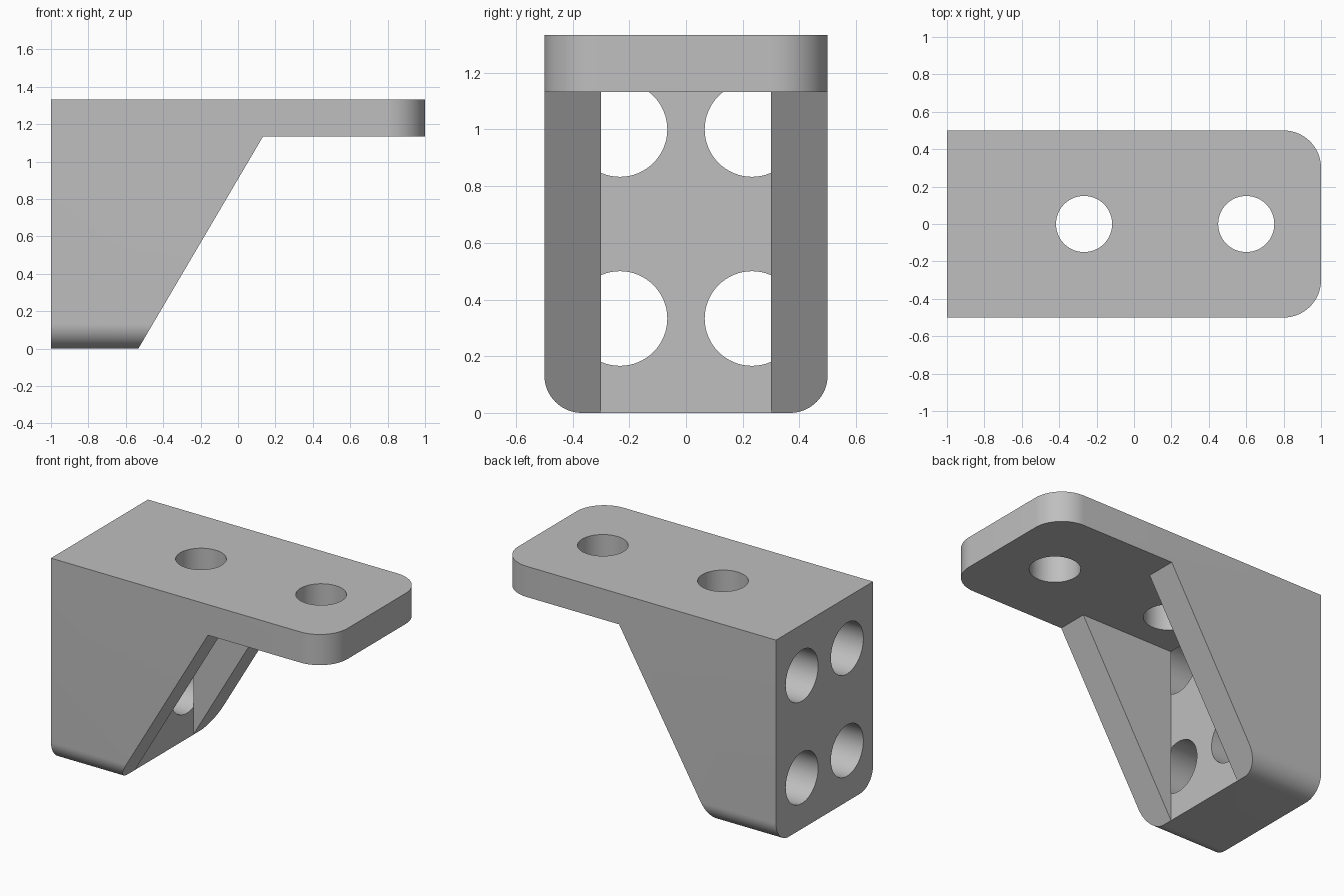
import bpy, bmesh, math
from mathutils import Matrix

cube = bpy.data.objects.get("Cube")
if cube:
    bpy.data.objects.remove(cube)

WALL, SLOPE_TOP, UNDERSIDE, TOP = -0.533, 0.133, 1.133, 1.333

grey = bpy.data.materials.new("grey_metal")
grey.use_nodes = True
colour = (0.52, 0.52, 0.52, 1)
grey.diffuse_color = colour
grey.node_tree.nodes["Principled BSDF"].inputs["Base Color"].default_value = colour


def make_object(name, bm):
    bmesh.ops.recalc_face_normals(bm, faces=bm.faces)
    mesh = bpy.data.meshes.new(name)
    bm.to_mesh(mesh)
    bm.free()
    mesh.materials.append(grey)
    obj = bpy.data.objects.new(name, mesh)
    bpy.context.collection.objects.link(obj)
    return obj


def side_prism(profile, half_width):
    """Extrude an x-z profile symmetrically along y."""
    bm = bmesh.new()
    face = bm.faces.new([bm.verts.new((x, -half_width, z)) for x, z in profile])
    new = bmesh.ops.extrude_face_region(bm, geom=[face])["geom"]
    verts = [v for v in new if isinstance(v, bmesh.types.BMVert)]
    bmesh.ops.translate(bm, verts=verts, vec=(0, 2 * half_width, 0))
    return bm


def round_edges(bm, test, radius):
    edges = [e for e in bm.edges if all(test(v.co) for v in e.verts)
             and abs(e.verts[0].co.y - e.verts[1].co.y) < 0.01]
    bmesh.ops.bevel(bm, geom=edges, offset=radius, segments=16, profile=0.5, affect='EDGES')


def cylinder_cutter(name, centre, radius, depth, axis):
    bm = bmesh.new()
    turn = Matrix.Rotation(math.pi / 2, 4, 'Y') if axis == 'X' else Matrix()
    bmesh.ops.create_cone(bm, cap_ends=True, segments=64, radius1=radius, radius2=radius,
                          depth=depth, matrix=Matrix.Translation(centre) @ turn)
    return make_object(name, bm)


# Bracket body: thick wall, sloped sides and top plate in one profile
body = side_prism([(-1, 0), (WALL, 0), (SLOPE_TOP, UNDERSIDE), (1, UNDERSIDE),
                   (1, TOP), (-1, TOP)], 0.5)
round_edges(body, lambda p: p.x > 0.99, 0.2)
round_edges(body, lambda p: p.z < 0.01, 0.133)
bracket = make_object("bracket", body)

# Pocket between the two gussets
cutters = [make_object("pocket_cutter", side_prism(
    [(WALL, -0.2), (SLOPE_TOP, UNDERSIDE), (WALL, UNDERSIDE)], 0.3))]

# Four bolt holes through the wall, stopping at its inner face
for y in (-0.233, 0.233):
    for z in (0.333, 1.0):
        start, end = -1.1, WALL + 0.001
        cutters.append(cylinder_cutter("wall_hole_cutter", ((start + end) / 2, y, z),
                                       0.167, end - start, 'X'))

# Two bolt holes through the top plate
for x in (-0.267, 0.6):
    cutters.append(cylinder_cutter("plate_hole_cutter", (x, 0, 1.25), 0.15, 0.4, 'Z'))

bpy.context.view_layer.objects.active = bracket
for cutter in cutters:
    mod = bracket.modifiers.new("cut", 'BOOLEAN')
    mod.operation, mod.solver, mod.object = 'DIFFERENCE', 'EXACT', cutter
    bpy.ops.object.modifier_apply(modifier=mod.name)
    bpy.data.objects.remove(cutter)

# Smooth curved walls, keep machined edges crisp
bpy.ops.object.select_all(action='DESELECT')
bracket.select_set(True)
bpy.ops.object.shade_smooth_by_angle(angle=math.radians(30))
